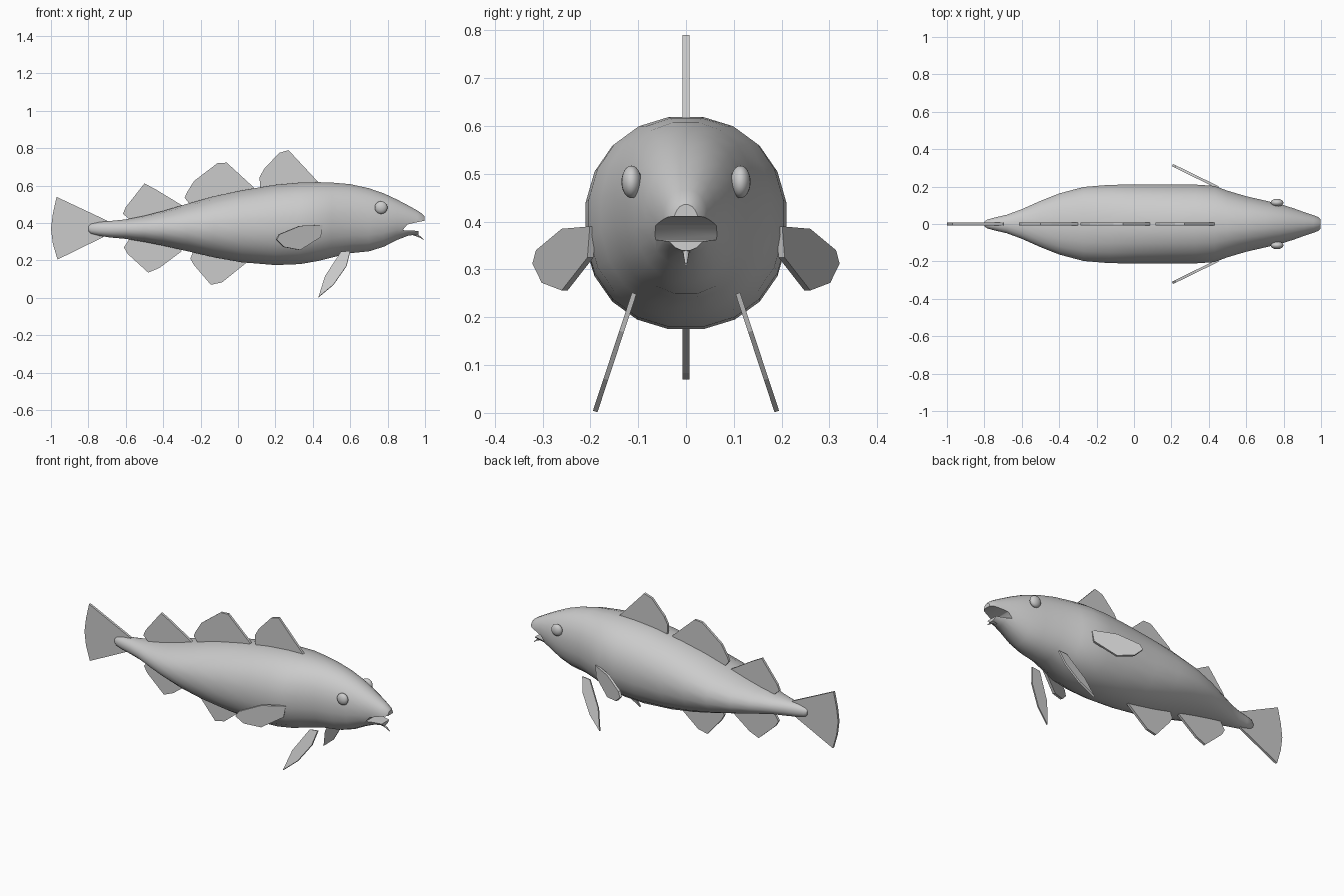
import bpy, bmesh, math

if "Cube" in bpy.data.objects:
    bpy.data.objects.remove(bpy.data.objects["Cube"])

grey = bpy.data.materials.new("plain grey")
grey.diffuse_color = (0.6, 0.6, 0.6, 1)
grey.use_nodes = True
grey.node_tree.nodes["Principled BSDF"].inputs["Base Color"].default_value = grey.diffuse_color


def make_object(name, bm):
    bmesh.ops.recalc_face_normals(bm, faces=bm.faces[:])
    me = bpy.data.meshes.new(name)
    bm.to_mesh(me)
    bm.free()
    me.materials.append(grey)
    ob = bpy.data.objects.new(name, me)
    bpy.context.collection.objects.link(ob)
    return ob


def smooth(ob, angle=40):
    bpy.ops.object.select_all(action='DESELECT')
    ob.select_set(True)
    bpy.context.view_layer.objects.active = ob
    bpy.ops.object.shade_smooth_by_angle(angle=math.radians(angle))


def loft(name, sections, sides, power=2.0):
    """Rings along x, each given as (x, bottom, top, half width)."""
    bm = bmesh.new()
    rings = []
    for x, lo, hi, w in sections:
        ring = []
        for i in range(sides):
            a = 2 * math.pi * (i + 0.5) / sides
            c, s = math.cos(a), math.sin(a)
            y = math.copysign(abs(c) ** (2 / power), c) * w
            z = (lo + hi) / 2 + math.copysign(abs(s) ** (2 / power), s) * (hi - lo) / 2
            ring.append(bm.verts.new((x, y, z)))
        rings.append(ring)
    for a, b in zip(rings, rings[1:]):
        for i in range(sides):
            j = (i + 1) % sides
            bm.faces.new((a[i], a[j], b[j], b[i]))
    bm.faces.new(rings[0])
    bm.faces.new(rings[-1])
    return make_object(name, bm)


def fin(name, outline, lean=lambda x, z: 0.0, mirrored=False, thick=0.014):
    """Flat plate drawn in x, z; lean gives its sideways position."""
    bm = bmesh.new()
    bm.faces.new([bm.verts.new((x, lean(x, z), z)) for x, z in outline])
    ob = make_object(name, bm)
    sol = ob.modifiers.new("thickness", 'SOLIDIFY')
    sol.thickness, sol.offset = thick, 0
    if mirrored:
        mirror(ob)
    return ob


def mirror(ob):
    m = ob.modifiers.new("mirror", 'MIRROR')
    m.use_axis = (False, True, False)


# Body with tapering tail and head
body = loft("body", [
    (-0.80, 0.355, 0.385, 0.012), (-0.785, 0.342, 0.397, 0.024), (-0.74, 0.331, 0.406, 0.036),
    (-0.68, 0.322, 0.412, 0.050), (-0.60, 0.315, 0.420, 0.080), (-0.50, 0.298, 0.440, 0.125),
    (-0.40, 0.278, 0.466, 0.165), (-0.27, 0.248, 0.505, 0.200), (-0.13, 0.215, 0.545, 0.212),
    (0.02, 0.188, 0.577, 0.213), (0.20, 0.173, 0.607, 0.213), (0.33, 0.178, 0.619, 0.213),
    (0.43, 0.195, 0.621, 0.206), (0.50, 0.213, 0.619, 0.180), (0.60, 0.237, 0.610, 0.150),
    (0.70, 0.247, 0.588, 0.127), (0.78, 0.272, 0.560, 0.108), (0.85, 0.308, 0.527, 0.086),
    (0.91, 0.332, 0.495, 0.064), (0.96, 0.338, 0.467, 0.047), (0.985, 0.342, 0.450, 0.038),
    (0.998, 0.355, 0.436, 0.026)], 20, 2.15)

# Open mouth, cut out of the snout
bm = bmesh.new()
mouth = [(0.88, 0.362), (0.905, 0.392), (0.95, 0.403), (0.985, 0.410), (1.05, 0.413),
         (1.05, 0.30), (0.968, 0.30), (0.965, 0.358)]
face = bm.faces.new([bm.verts.new((x, -0.2, z)) for x, z in mouth])
ext = bmesh.ops.extrude_face_region(bm, geom=[face])
for v in ext["geom"]:
    if isinstance(v, bmesh.types.BMVert):
        v.co.y = 0.2
cutter = make_object("mouth_cutter", bm)
cutter.hide_render = True
cut = body.modifiers.new("mouth", 'BOOLEAN')
cut.operation, cut.object = 'DIFFERENCE', cutter
bpy.context.view_layer.objects.active = body
bpy.ops.object.modifier_apply(modifier="mouth")
bpy.data.objects.remove(cutter)
smooth(body)

# Chin barbel
barbel = loft("chin_barbel", [(0.93, 0.336, 0.356, 0.012), (0.955, 0.328, 0.345, 0.007),
                              (0.975, 0.320, 0.330, 0.005), (0.993, 0.308, 0.313, 0.002)], 8)
smooth(barbel)

# Eyes
bm = bmesh.new()
bmesh.ops.create_uvsphere(bm, u_segments=20, v_segments=12, radius=1)
for v in bm.verts:
    v.co = (0.765 + v.co.x * 0.034, 0.114 + v.co.y * 0.021, 0.483 + v.co.z * 0.034)
eyes = make_object("eyes", bm)
smooth(eyes)
mirror(eyes)

# Fins on the centre line
fin("tail_fin", [(-0.97, 0.54), (-0.99, 0.45), (-1.0, 0.37), (-0.99, 0.29), (-0.965, 0.205),
                 (-0.72, 0.325), (-0.68, 0.37), (-0.70, 0.413)])
fin("rear_dorsal_fin", [(-0.57, 0.41), (-0.615, 0.45), (-0.60, 0.485), (-0.50, 0.612),
                        (-0.44, 0.58), (-0.30, 0.495), (-0.32, 0.45)])
fin("middle_dorsal_fin", [(-0.25, 0.49), (-0.285, 0.535), (-0.275, 0.56), (-0.235, 0.625),
                          (-0.11, 0.72), (-0.06, 0.723), (0.085, 0.59), (0.06, 0.55)])
fin("front_dorsal_fin", [(0.12, 0.57), (0.115, 0.645), (0.14, 0.69), (0.22, 0.775),
                         (0.27, 0.79), (0.43, 0.618), (0.40, 0.58)])
fin("front_anal_fin", [(-0.23, 0.27), (-0.255, 0.21), (-0.235, 0.175), (-0.145, 0.07),
                       (-0.085, 0.083), (0.045, 0.188), (0.02, 0.23)])
fin("rear_anal_fin", [(-0.57, 0.33), (-0.61, 0.27), (-0.59, 0.235), (-0.48, 0.135),
                      (-0.42, 0.16), (-0.30, 0.25), (-0.33, 0.29)])

# Paired fins
fin("pectoral_fins", [(0.45, 0.39), (0.33, 0.385), (0.22, 0.34), (0.205, 0.312), (0.245, 0.272),
                      (0.33, 0.256), (0.44, 0.325)],
    lambda x, z: 0.315 - 0.49 * (x - 0.205), True)
fin("pelvic_fins", [(0.60, 0.25), (0.55, 0.245), (0.465, 0.115), (0.43, 0.003),
                    (0.51, 0.07), (0.58, 0.17)],
    lambda x, z: 0.11 + (0.245 - z) * 0.33, True, 0.01)
